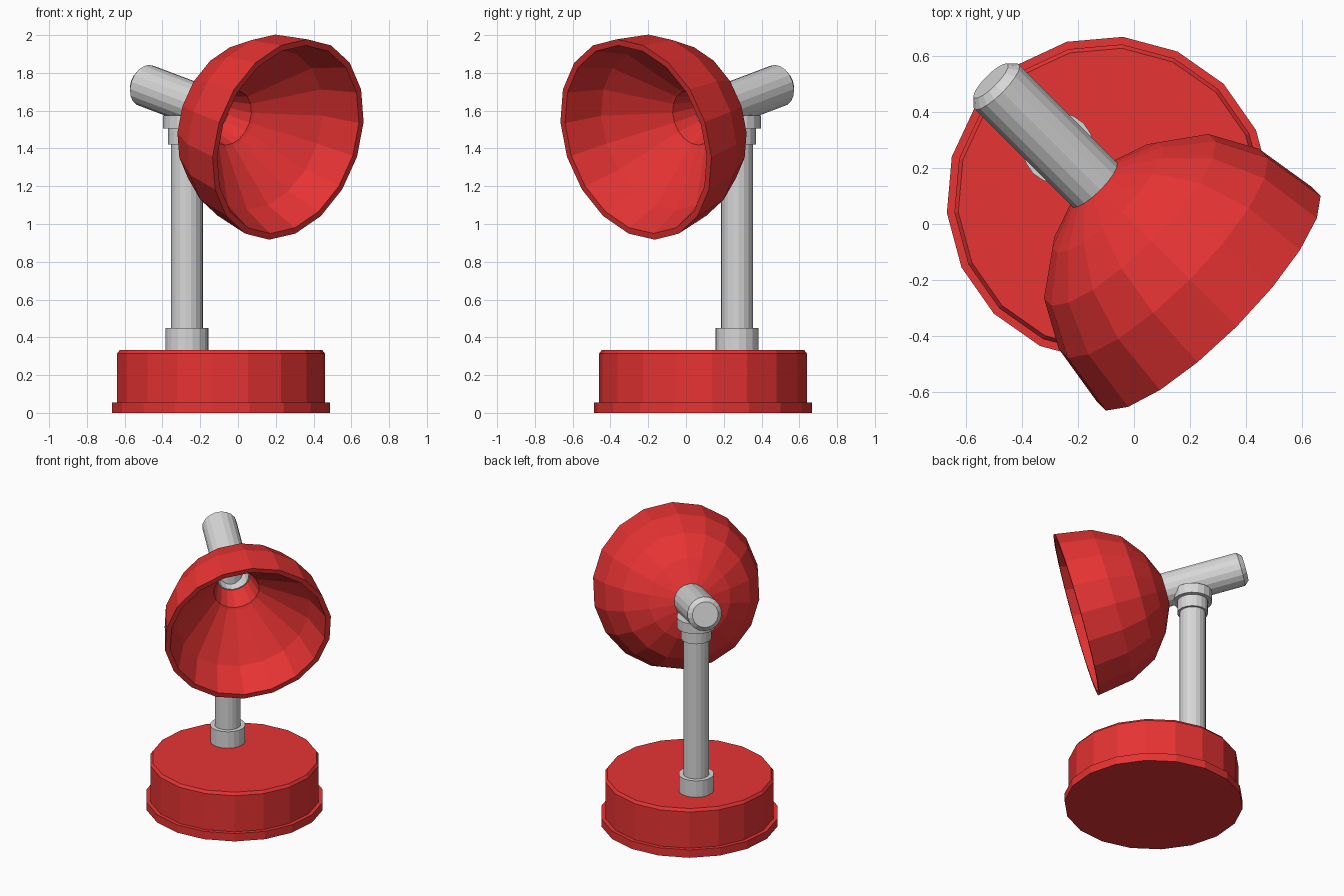
import bpy, bmesh, math
from mathutils import Vector, Matrix

if "Cube" in bpy.data.objects:
    bpy.data.objects.remove(bpy.data.objects["Cube"])

SIDES = 18


def material(name, rgb):
    m = bpy.data.materials.new(name)
    m.diffuse_color = (*rgb, 1)
    m.use_nodes = True
    m.node_tree.nodes["Principled BSDF"].inputs["Base Color"].default_value = m.diffuse_color
    return m


red = material("red_paint", (0.8, 0.033, 0.033))
grey = material("light_grey_metal", (0.68, 0.68, 0.68))


def lathe(name, profile, matrix, mat, phase, closed=False, open_end=False):
    """Revolve (radius, height) points round local z; cap the ends or join them."""
    bm = bmesh.new()
    rings = []
    for r, z in profile:
        rings.append([bm.verts.new((r * math.cos(a), r * math.sin(a), z))
                      for a in (math.radians(phase) + math.tau * k / SIDES for k in range(SIDES))])
    pairs = list(zip(rings, rings[1:]))
    if closed:
        pairs.append((rings[-1], rings[0]))
    else:
        bm.faces.new(rings[0])
        bm.faces.new(rings[-1])
    for a, b in pairs:
        for k in range(SIDES):
            j = (k + 1) % SIDES
            bm.faces.new((a[k], a[j], b[j], b[k]))
    bmesh.ops.recalc_face_normals(bm, faces=bm.faces)
    me = bpy.data.meshes.new(name)
    bm.to_mesh(me)
    bm.free()
    me.materials.append(mat)
    ob = bpy.data.objects.new(name, me)
    ob.matrix_world = matrix
    bpy.context.collection.objects.link(ob)
    return ob


# Round base with a foot flange
base_at = Matrix.Translation((-0.09, 0.09, 0))
lathe("base", [(0.579, 0), (0.579, 0.056), (0.552, 0.056), (0.552, 0.314), (0.538, 0.333)],
      base_at, red, 45)

# Upright pole with its collars
pole_at = Matrix.Translation((-0.27, 0.27, 0))
lathe("pole", [(0.085, 0.32), (0.085, 1.58)], pole_at, grey, 45)
lathe("lower_collar", [(0.115, 0.325), (0.115, 0.45)], pole_at, grey, 45)
lathe("upper_collar", [(0.1, 1.42), (0.1, 1.505), (0.127, 1.505), (0.127, 1.575)],
      pole_at, grey, 45)

# Lamp head frame: origin at the rim centre, z along the beam, 15 degrees downward
tilt = math.radians(15)
side = Vector((1, 1, 0)).normalized()
ahead = Vector((1, -1, 0)).normalized()
beam = ahead * math.cos(tilt) - Vector((0, 0, 1)) * math.sin(tilt)
up = beam.cross(side)
head_at = Matrix((side, up, beam)).transposed().to_4x4()
head_at.translation = ahead * 0.375 + Vector((0, 0, 1.4475))

# Shade: outer dome, rim, inner bowl and the opening into the tube
lathe("shade", [(0.113, -0.595), (0.27, -0.526), (0.42, -0.41), (0.512, -0.235), (0.549, 0),
                (0.515, 0), (0.44, -0.2), (0.165, -0.435),
                (0.15, -0.445), (0.108, -0.585)],
      head_at, red, 10, closed=True)

# Hollow tube behind the shade, with chamfered back end
lathe("head_tube", [(0.085, -1.135), (0.113, -1.105), (0.113, -0.575),
                    (0.104, -0.575), (0.104, -1.1)], head_at, grey, 10)
